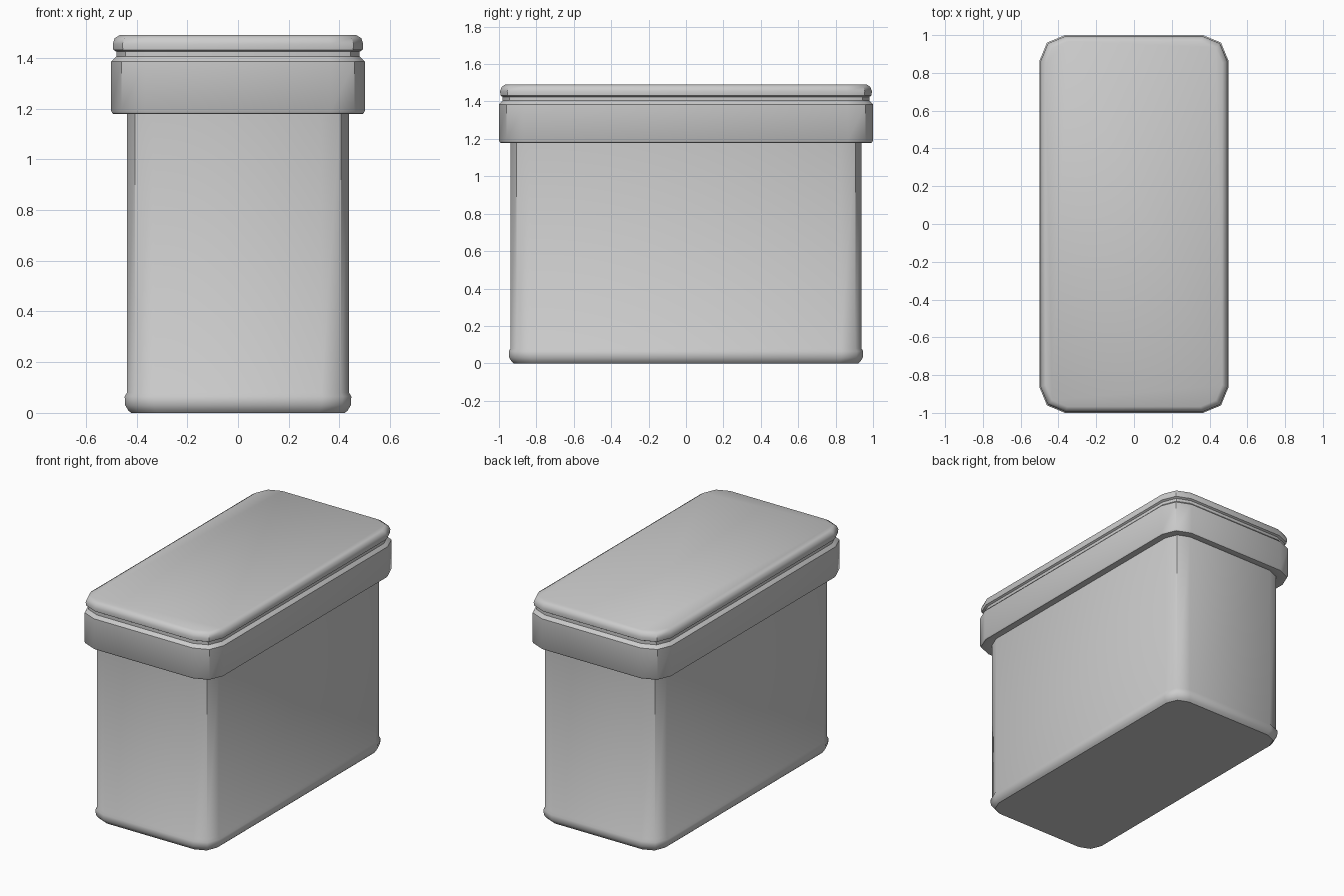
import bpy, bmesh, math

if "Cube" in bpy.data.objects:
    bpy.data.objects.remove(bpy.data.objects["Cube"])


def ring(bm, inset, z, r):
    """Rounded rectangle, two segments per corner, inset from 1 x 2 outline."""
    hx, hy = 0.5 - inset, 1.0 - inset
    verts = []
    for i, (sx, sy) in enumerate([(1, 1), (-1, 1), (-1, -1), (1, -1)]):
        for k in range(3):
            a = math.radians(90 * i + 45 * k)
            verts.append(bm.verts.new((sx * (hx - r) + r * math.cos(a),
                                       sy * (hy - r) + r * math.sin(a), z)))
    return verts


def loft(name, profile):
    """Stack rings given as (inset, z, corner radius) and cap both ends."""
    bm = bmesh.new()
    rings = [ring(bm, *p) for p in profile]
    for a, b in zip(rings, rings[1:]):
        n = len(a)
        for i in range(n):
            j = (i + 1) % n
            bm.faces.new((a[i], a[j], b[j], b[i]))
    bm.faces.new(rings[0][::-1])
    bm.faces.new(rings[-1])
    bmesh.ops.recalc_face_normals(bm, faces=bm.faces)
    mesh = bpy.data.meshes.new(name)
    bm.to_mesh(mesh)
    bm.free()
    ob = bpy.data.objects.new(name, mesh)
    bpy.context.collection.objects.link(ob)
    bpy.ops.object.select_all(action='DESELECT')
    ob.select_set(True)
    bpy.context.view_layer.objects.active = ob
    bpy.ops.object.shade_smooth_by_angle(angle=math.radians(40))
    return ob


# Container body with a rolled bottom rim
loft("container_body", [
    (0.078, 0.0, 0.10), (0.067, 0.01, 0.11), (0.055, 0.03, 0.115),
    (0.053, 0.065, 0.115), (0.062, 0.08, 0.11), (0.062, 1.20, 0.11)])

# Lid: skirt, groove and rounded top rim
loft("lid", [
    (0.06, 1.19, 0.11), (0.015, 1.178, 0.125), (0.006, 1.18, 0.13),
    (0.0, 1.19, 0.135), (0.0, 1.385, 0.135), (0.015, 1.40, 0.125),
    (0.02, 1.405, 0.125), (0.02, 1.425, 0.125), (0.008, 1.432, 0.13),
    (0.006, 1.455, 0.13), (0.014, 1.478, 0.127), (0.033, 1.49, 0.115)])
